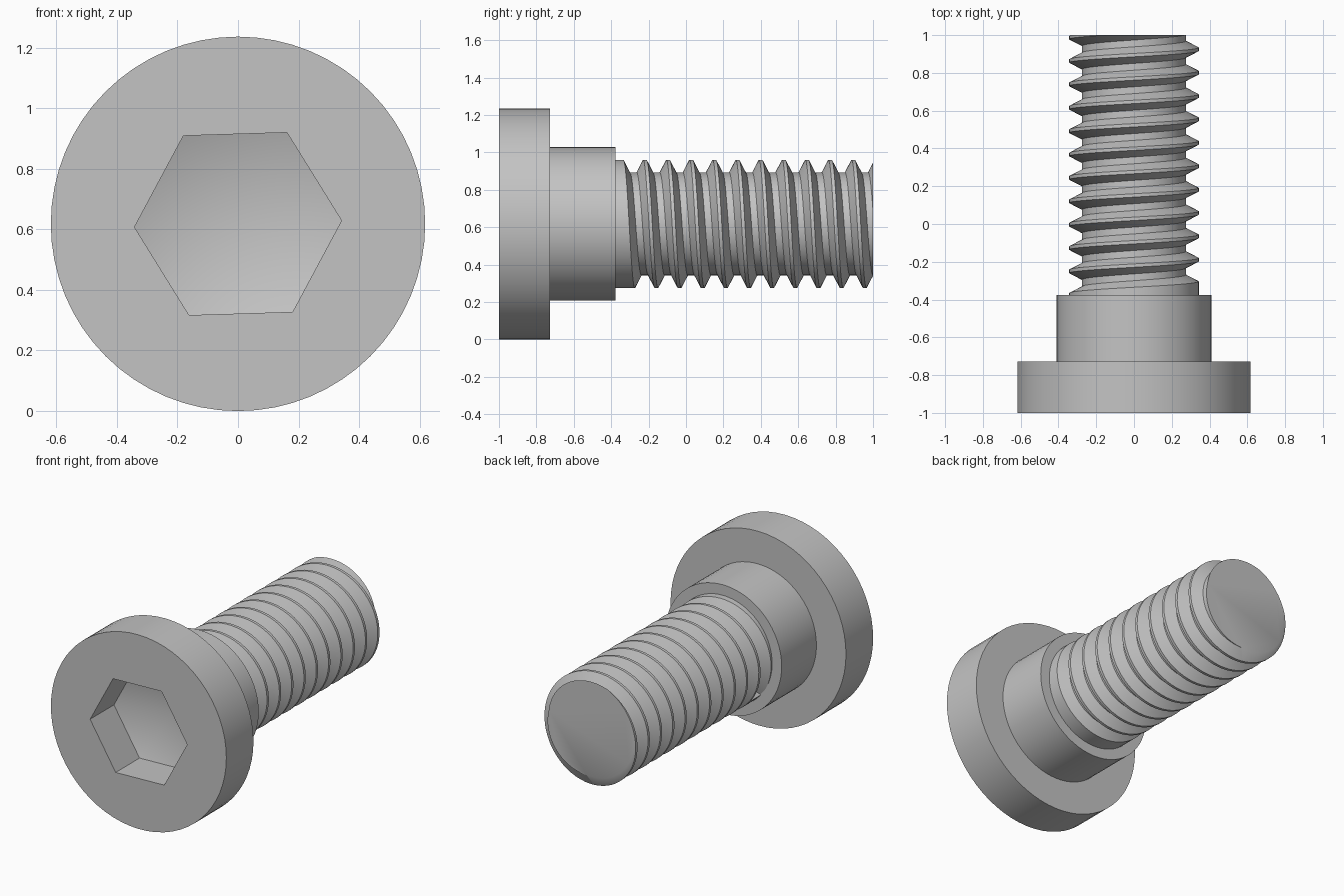
import bpy, bmesh
from math import sin, cos, tau, radians

if "Cube" in bpy.data.objects:
    bpy.data.objects.remove(bpy.data.objects["Cube"], do_unlink=True)

SEG = 64
CZ = 0.618           # height of the screw axis
HEAD_R, SHOULDER_R = 0.618, 0.41
CREST_R, ROOT_R = 0.343, 0.275
FRONT, HEAD_END, SHOULDER_END, TIP = -1.0, -0.727, -0.377, 1.0

steel = bpy.data.materials.new("grey steel")
steel.use_nodes = True
GREY = (0.55, 0.55, 0.55, 1)
steel.diffuse_color = GREY
steel.node_tree.nodes["Principled BSDF"].inputs["Base Color"].default_value = GREY


def point(r, t, y):
    """Point at radius r and angle t (from the top towards +x) on the axis."""
    return (r * sin(t), y, CZ + r * cos(t))


def ring(bm, r, y, n=SEG, turn=0.0):
    return [bm.verts.new(point(r, turn + tau * i / n, y)) for i in range(n)]


def bridge(bm, a, b):
    n = len(a)
    for i in range(n):
        j = (i + 1) % n
        bm.faces.new((a[i], a[j], b[j], b[i]))


def finish(bm, name):
    bmesh.ops.recalc_face_normals(bm, faces=bm.faces)
    mesh = bpy.data.meshes.new(name)
    bm.to_mesh(mesh)
    bm.free()
    mesh.materials.append(steel)
    obj = bpy.data.objects.new(name, mesh)
    bpy.context.collection.objects.link(obj)
    bpy.ops.object.select_all(action="DESELECT")
    obj.select_set(True)
    bpy.context.view_layer.objects.active = obj
    bpy.ops.object.shade_smooth_by_angle(angle=radians(30))


# Head and shoulder, turned from one profile
bm = bmesh.new()
profile = [(HEAD_R, FRONT), (HEAD_R, HEAD_END), (SHOULDER_R, HEAD_END),
           (SHOULDER_R, SHOULDER_END), (CREST_R - 0.003, SHOULDER_END)]
rings = [ring(bm, r, y) for r, y in profile]
for a, b in zip(rings, rings[1:]):
    bridge(bm, a, b)

# Hexagonal socket with a shallow pointed floor
HEX_R, HEX_TURN = 0.342, radians(28.2)
mouth = ring(bm, HEX_R, FRONT, 6, HEX_TURN)
floor = ring(bm, HEX_R, -0.76, 6, HEX_TURN)
bridge(bm, mouth, floor)
apex = bm.verts.new((0, -0.64, CZ))
for i in range(6):
    bm.faces.new((floor[i], floor[(i + 1) % 6], apex))

# Front face between the rim and the socket mouth
edges = [bm.edges.get((loop[i - 1], loop[i]))
         for loop in (rings[0], mouth) for i in range(len(loop))]
bmesh.ops.triangle_fill(bm, edges=edges, use_beauty=True, normal=(0, -1, 0))
finish(bm, "head_and_shoulder")

# Right-handed thread: a helical groove with its crest and root flats
PITCH, TURNS = 0.1238, 13
START = radians(-130)
groove = [(CREST_R, -0.0529), (ROOT_R, -0.018), (ROOT_R, 0.018), (CREST_R, 0.0529)]
bm = bmesh.new()
rows = []
for i in range(TURNS * SEG + 1):
    t = START + tau * i / SEG
    middle = -0.282 + PITCH * t / tau
    rows.append([bm.verts.new(point(r, t, middle + dy)) for r, dy in groove])
for i, (a, b) in enumerate(zip(rows, rows[1:])):
    for k in range(3):
        bm.faces.new((a[k], a[k + 1], b[k + 1], b[k]))
    if i + 1 + SEG < len(rows):
        bm.faces.new((a[3], rows[i + SEG][0], rows[i + 1 + SEG][0], b[3]))

# Plain neck before the groove, and the wall that closes the groove's start
neck = ring(bm, CREST_R, SHOULDER_END - 0.01, SEG, START)
for i in range(SEG - 1):
    bm.faces.new((neck[i], neck[i + 1], rows[i + 1][0], rows[i][0]))
bm.faces.new((neck[-1], neck[0], rows[0][0], rows[0][3], rows[SEG][0], rows[SEG - 1][0]))
bm.faces.new(rows[0])

# Flat cut at the tip
cut = bmesh.ops.bisect_plane(bm, geom=bm.verts[:] + bm.edges[:] + bm.faces[:],
                             plane_co=(0, TIP, 0), plane_no=(0, 1, 0), clear_outer=True)
tip_edges = [e for e in cut["geom_cut"] if isinstance(e, bmesh.types.BMEdge)]
bmesh.ops.triangle_fill(bm, edges=tip_edges, use_beauty=True, normal=(0, 1, 0))
finish(bm, "threaded_shank")
